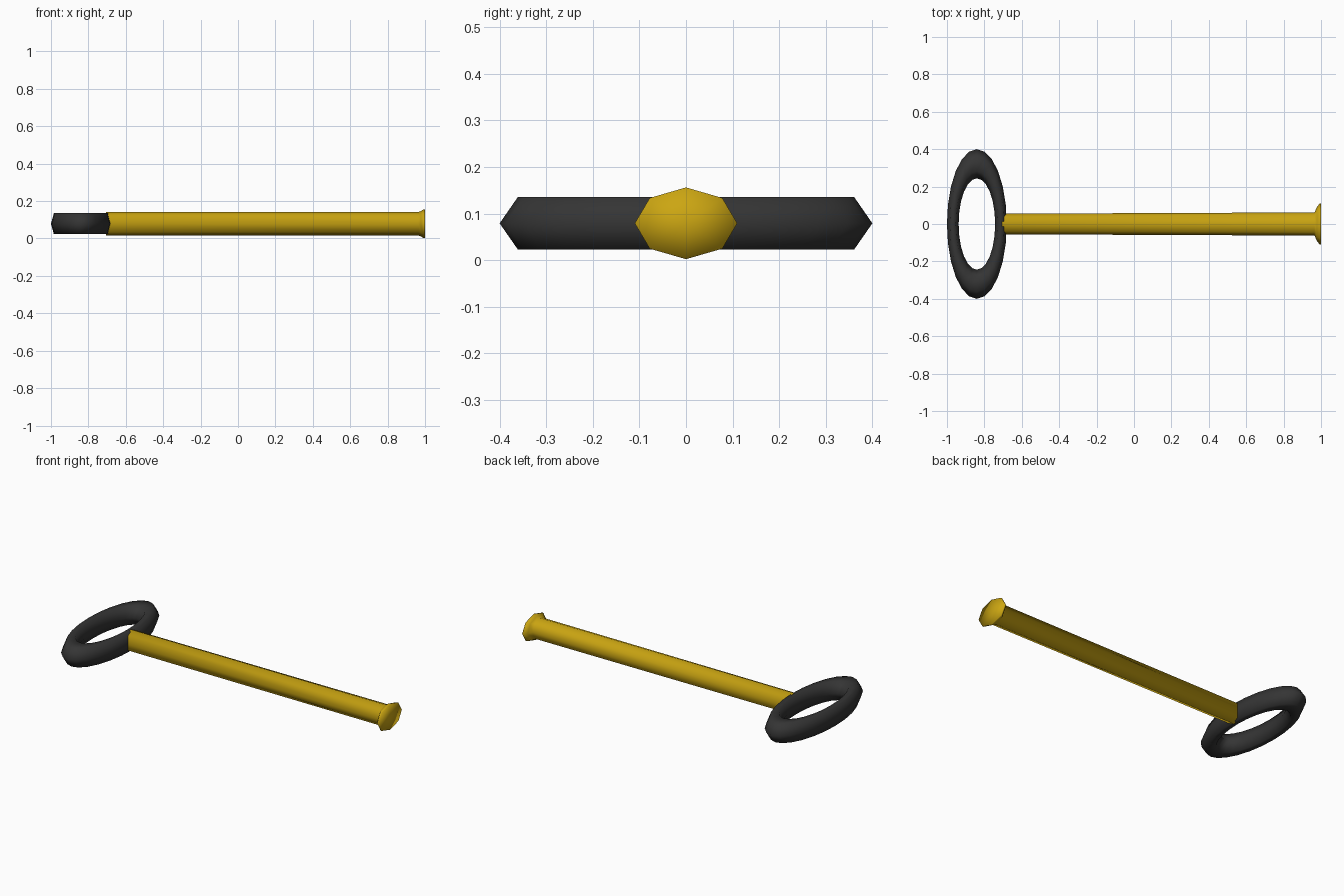
import bpy, bmesh
from math import cos, sin, tau

if "Cube" in bpy.data.objects:
    bpy.data.objects.remove(bpy.data.objects["Cube"])


def material(name, rgb):
    m = bpy.data.materials.new(name)
    m.diffuse_color = (*rgb, 1)
    m.use_nodes = True
    m.node_tree.nodes["Principled BSDF"].inputs["Base Color"].default_value = m.diffuse_color
    return m


gold = material("gold", (0.60, 0.38, 0.006))
black = material("charcoal black", (0.035, 0.035, 0.035))
ZC = 0.079  # height of the common axis


def build(name, rings, mat, closed, tip_centres=()):
    """Skin equal-length vertex rings; optionally wrap round or cap with fans."""
    bm = bmesh.new()
    vr = [[bm.verts.new(p) for p in r] for r in rings]
    n, k = len(vr), len(vr[0])
    for i in range(n if closed else n - 1):
        a, b = vr[i], vr[(i + 1) % n]
        for j in range(k):
            bm.faces.new((a[j], a[(j + 1) % k], b[(j + 1) % k], b[j]))
    for loop, c in zip((vr[0], vr[-1]), tip_centres):
        v = bm.verts.new(c)
        for j in range(k):
            bm.faces.new((loop[j], loop[(j + 1) % k], v))
    bmesh.ops.recalc_face_normals(bm, faces=bm.faces)
    for f in bm.faces:
        f.smooth = True
    me = bpy.data.meshes.new(name)
    bm.to_mesh(me)
    bm.free()
    me.materials.append(mat)
    ob = bpy.data.objects.new(name, me)
    bpy.context.collection.objects.link(ob)
    return ob


# Oval handle ring: hexagonal section swept round an ellipse
ring = []
for i in range(24):
    a = tau * i / 24
    ring.append([(-0.84 + 0.4 * (0.322 + 0.078 * cos(t)) * cos(a),
                  (0.322 + 0.078 * cos(t)) * sin(a),
                  ZC + 0.065 * sin(t)) for t in (tau * j / 6 for j in range(6))])
build("handle_ring", ring, black, True)

# Octagonal shaft with a slight taper, flaring to a wide oval end: (x, ry, rz)
profile = [(-0.705, 0.055, 0.063), (0.965, 0.062, 0.063), (0.978, 0.090, 0.068),
           (0.992, 0.110, 0.077), (1.0, 0.110, 0.077)]
shaft = [[(x, ry * cos(tau * j / 8), ZC + rz * sin(tau * j / 8)) for j in range(8)]
         for x, ry, rz in profile]
build("shaft", shaft, gold, False, ((-0.705, 0, ZC), (0.997, 0, ZC)))
